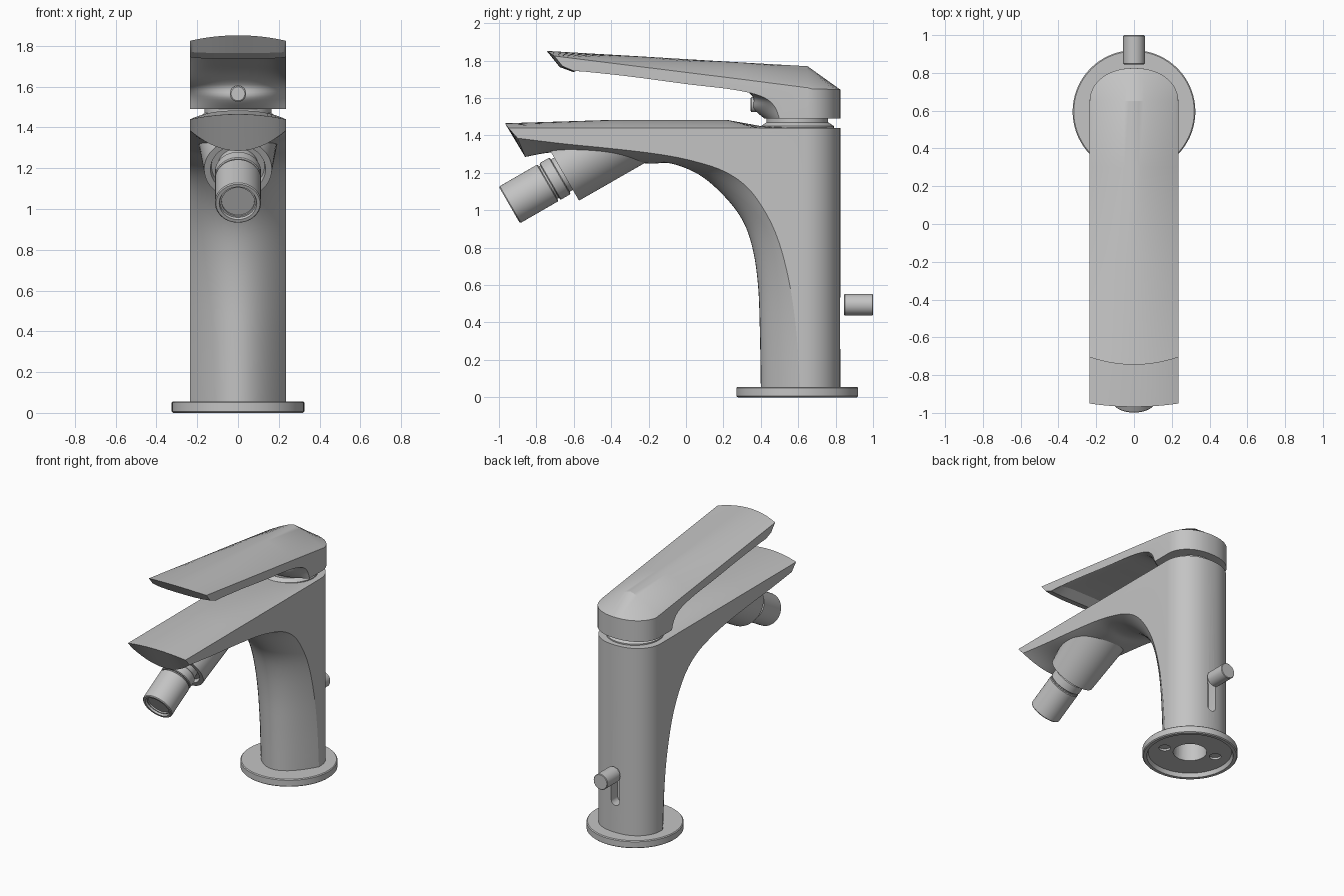
import bpy, bmesh, math
from mathutils import Vector

cube = bpy.data.objects.get("Cube")
if cube:
    bpy.data.objects.remove(cube)

# single satin metal colour
metal = bpy.data.materials.new("satin_grey_metal")
metal.use_nodes = True
GREY = (0.55, 0.55, 0.55, 1)
metal.diffuse_color = GREY
metal.node_tree.nodes["Principled BSDF"].inputs["Base Color"].default_value = GREY

HALF = 0.235


def finish(bm, name):
    bmesh.ops.recalc_face_normals(bm, faces=bm.faces[:])
    mesh = bpy.data.meshes.new(name)
    bm.to_mesh(mesh)
    bm.free()
    mesh.materials.append(metal)
    obj = bpy.data.objects.new(name, mesh)
    bpy.context.collection.objects.link(obj)
    smooth(obj)
    return obj


def activate(obj):
    bpy.ops.object.select_all(action='DESELECT')
    obj.select_set(True)
    bpy.context.view_layer.objects.active = obj


def smooth(obj):
    activate(obj)
    bpy.ops.object.shade_smooth_by_angle(angle=math.radians(28))


def spline(rows, steps=5):
    """Catmull-Rom through rows of numbers."""
    rows = [Vector(r) for r in rows]
    out = []
    for i in range(len(rows) - 1):
        a, b, c, d = (rows[max(i - 1, 0)], rows[i], rows[i + 1],
                      rows[min(i + 2, len(rows) - 1)])
        for s in range(steps):
            t = s / steps
            out.append(0.5 * (2 * b + (c - a) * t + (2 * a - 5 * b + 4 * c - d) * t * t
                              + (3 * b - a - 3 * c + d) * t ** 3))
    return out + [rows[-1]]


def crowned(name, loop, n=28):
    """Closed side profile swept across x; each row is
    edge y, edge z, centre y, centre z, crown power, crown root."""
    bm = bmesh.new()
    cols = []
    for k in range(n + 1):
        u = -math.cos(math.pi * k / n)
        col = []
        for ey, ez, cy, cz, p, q in loop:
            f = max(0.0, 1 - abs(u) ** p) ** q
            col.append(bm.verts.new((HALF * u, ey + (cy - ey) * f, ez + (cz - ez) * f)))
        cols.append(col)
    m = len(loop)
    for a, b in zip(cols, cols[1:]):
        for j in range(m):
            i = (j + 1) % m
            bm.faces.new((a[j], a[i], b[i], b[j]))
    bm.faces.new(cols[0])
    bm.faces.new(cols[-1])
    return finish(bm, name)


def turned(name, profile, origin, axis, n=48, adjust=None):
    """Lathe of (distance, radius) pairs along an axis."""
    bm = bmesh.new()
    rot = Vector((0, 0, 1)).rotation_difference(Vector(axis))
    rings = []
    for d, r in profile:
        ring = []
        for k in range(n):
            a = math.tau * k / n
            p = Vector((r * math.cos(a), r * math.sin(a), d))
            ring.append(bm.verts.new(rot @ p + Vector(origin)))
        rings.append(ring)
    if adjust:
        for v in rings[-1]:
            adjust(v)
    for a, b in zip(rings, rings[1:]):
        for k in range(n):
            j = (k + 1) % n
            bm.faces.new((a[k], a[j], b[j], b[k]))
    bm.faces.new(rings[0])
    bm.faces.new(rings[-1])
    return finish(bm, name)


def cut(target, cutter):
    mod = target.modifiers.new("cut", 'BOOLEAN')
    mod.operation = 'DIFFERENCE'
    mod.solver = 'EXACT'
    mod.object = cutter
    activate(target)
    bpy.ops.object.modifier_apply(modifier=mod.name)


# body: column and spout in one crowned sweep
under = spline([(.61, .05, .40, .05, 2, 1), (.59, .35, .395, .35, 2, 1),
                (.555, .6, .385, .6, 2, 1), (.50, .82, .355, .8, 2, 1),
                (.43, .98, .30, .95, 2, 1), (.33, 1.12, .20, 1.08, 2, 1),
                (.2, 1.21, .07, 1.19, 2, 1), (.03, 1.265, -.08, 1.25, 2, 1),
                (-.15, 1.30, -.2, 1.25, 2, 1), (-.4, 1.33, -.42, 1.27, 2, 1),
                (-.65, 1.355, -.68, 1.31, 2, 1), (-.9, 1.385, -.86, 1.285, 2, 1)])
body = crowned("body", [tuple(r) for r in under] + [
    (-.95, 1.44, -.968, 1.465, 2, 1), (-.4, 1.44, -.4, 1.483, 2.5, 1),
    (.22, 1.44, .22, 1.483, 2.5, 1), (.4, 1.44, .4, 1.45, 2.5, 1),
    (.63, 1.44, .825, 1.44, 2.3, .5), (.63, .05, .825, .05, 2.3, .5)])

# lever handle with hollow underside and hipped back
hollow = spline([(.5, 1.49, .42, 1.49, 2, 1), (.47, 1.56, .36, 1.545, 2, 1),
                 (.4, 1.61, .355, 1.61, 2.5, 1), (.25, 1.645, .25, 1.675, 4, 1),
                 (0, 1.675, 0, 1.715, 6, 1), (-.3, 1.715, -.3, 1.755, 6, 1),
                 (-.55, 1.742, -.53, 1.775, 6, 1)])
handle = crowned("lever_handle", [tuple(r) for r in hollow] + [
    (-.6, 1.745, -.6, 1.738, 6, 1), (-.66, 1.77, -.675, 1.765, 3, 1),
    (-.705, 1.825, -.745, 1.852, 2, 1), (-.2, 1.762, -.2, 1.82, 2, 1),
    (.3, 1.70, .3, 1.79, 1.7, 1), (.65, 1.655, .65, 1.77, 1.25, 1),
    (.65, 1.65, .825, 1.645, 2.2, .5), (.65, 1.49, .825, 1.49, 2.2, .5)])

# cartridge collar in the gap under the handle
turned("cartridge_collar", [(0, .195), (.015, .195), (.035, .165), (.07, .165)],
       (0, .595, 1.435), (0, 0, 1))
turned("handle_screw", [(0, .04), (.05, .04), (.055, .034)], (0, .40, 1.565), (0, -1, 0), 24)

# angled outlet: socket melting into the spout, then the swivel nozzle
OUT = Vector((0, -.866, -.5))
SEAT = Vector((0, -.655, 1.195))


def melt(v):
    v.co -= OUT * ((1.40 - v.co.z) / .5)
    v.co.x *= 1.25


turned("outlet_socket", [(.03, .13), (0, .135), (0, .166), (.01, .168)],
       SEAT, -OUT, 64, melt)
turned("outlet_neck", [(-.06, .1), (.12, .1)], SEAT, OUT)
turned("outlet_ring", [(.02, .108), (.025, .113), (.08, .113), (.085, .108)], SEAT, OUT)
turned("outlet_nozzle", [(.095, .108), (.1, .113), (.328, .113), (.334, .108),
                         (.334, .092), (.32, .088), (.32, .08), (.31, .08)], SEAT, OUT)

# base flange with recessed underside
base = turned("base_flange", [(.03, .285), (0, .295), (0, .318), (.006, .325),
                              (.05, .325), (.056, .319)], (0, .595, 0), (0, 0, 1), 72)

# mounting holes through the underside
for x, y, r, top in ((0, .595, .115, .3), (-.17, .66, .04, .045), (.17, .53, .04, .045)):
    hole = turned("hole_cutter", [(-.1, r), (top, r)], (x, y, 0), (0, 0, 1), 32)
    hole.hide_render = True
    cut(base, hole)
    if top > .1:
        cut(body, hole)
    bpy.data.objects.remove(hole)

# rounded vertical slot in the back, shaped by stretching a round cutter
slot = turned("slot_cutter", [(0, .035), (.2, .035)], (0, .75, 0), (0, 1, 0), 32)
for v in slot.data.vertices:
    v.co.z += .5 if v.co.z > 0 else .29
slot.hide_render = True
cut(body, slot)
bpy.data.objects.remove(slot)
smooth(body)
smooth(base)

# control pin behind the slot
turned("control_pin", [(0, .053), (.004, .057), (.151, .057), (.155, .053)],
       (0, .845, .495), (0, 1, 0), 32)
